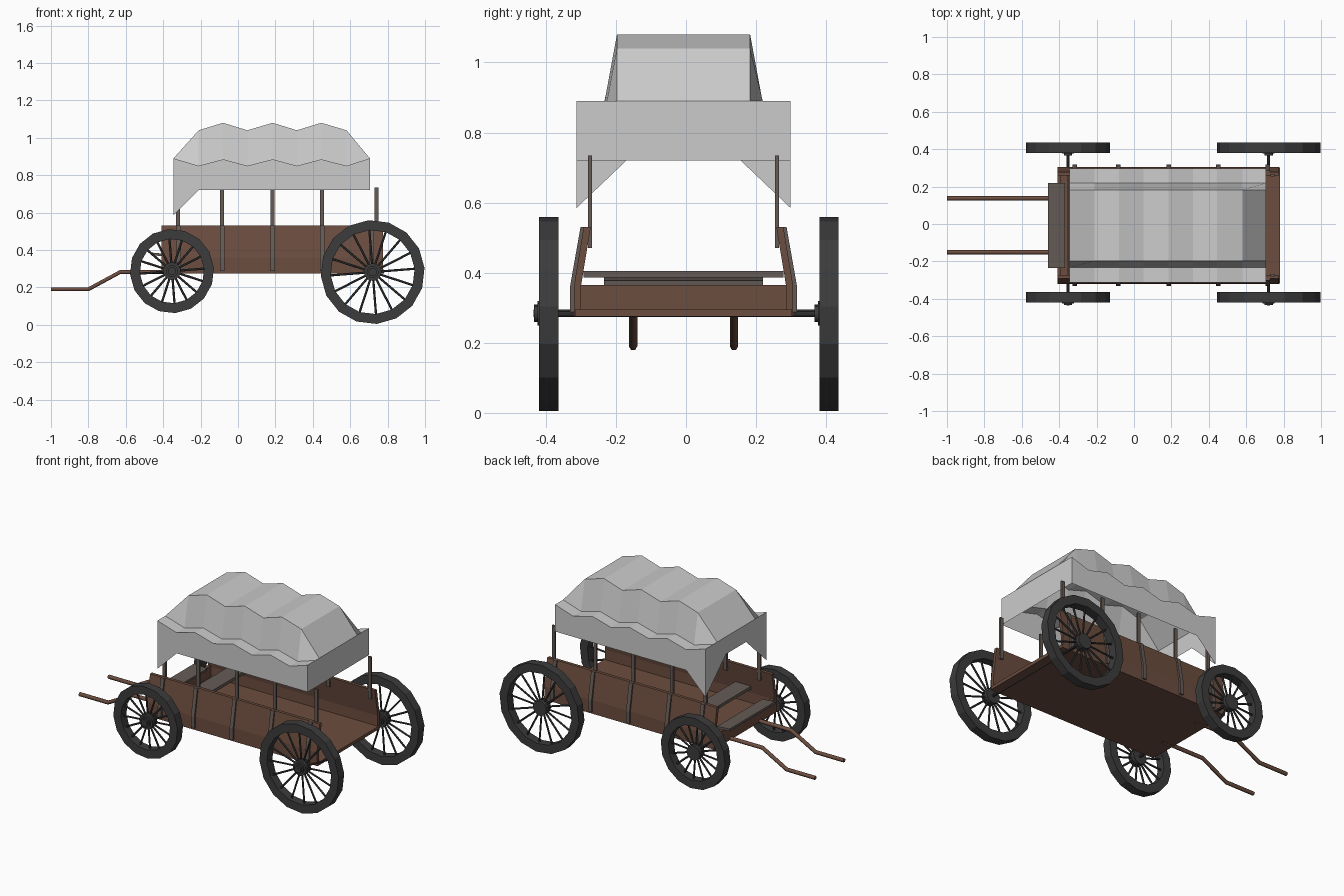
import bpy, bmesh, math
from mathutils import Vector

if "Cube" in bpy.data.objects:
    bpy.data.objects.remove(bpy.data.objects["Cube"])

def material(name, rgb):
    m = bpy.data.materials.new(name)
    m.diffuse_color = (*rgb, 1)
    m.use_nodes = True
    m.node_tree.nodes["Principled BSDF"].inputs["Base Color"].default_value = m.diffuse_color
    return m

BROWN = material("brown_wood", (0.15, 0.075, 0.05))
WEATHERED = material("weathered_wood", (0.13, 0.105, 0.092))
IRON = material("dark_iron", (0.045, 0.045, 0.045))
CY = -0.007   # middle of the body in y
WY = 0.008    # middle of the wheels in y

def finish(name, bm, mat=None):
    bmesh.ops.recalc_face_normals(bm, faces=bm.faces)
    me = bpy.data.meshes.new(name)
    bm.to_mesh(me)
    bm.free()
    ob = bpy.data.objects.new(name, me)
    bpy.context.collection.objects.link(ob)
    if mat:
        me.materials.append(mat)
    return ob

def add_extrusion(bm, yz, x0, x1):
    a = [bm.verts.new((x0, y, z)) for y, z in yz]
    b = [bm.verts.new((x1, y, z)) for y, z in yz]
    n = len(yz)
    bm.faces.new(a)
    bm.faces.new(b[::-1])
    for i in range(n):
        bm.faces.new((a[i], a[(i + 1) % n], b[(i + 1) % n], b[i]))

def add_box(bm, x0, x1, y0, y1, z0, z1):
    add_extrusion(bm, [(y0, z0), (y1, z0), (y1, z1), (y0, z1)], x0, x1)

def add_rod(bm, p, q, r, sides=8):
    p, q = Vector(p), Vector(q)
    d = q - p
    mat = d.to_track_quat('Z', 'Y').to_matrix().to_4x4()
    mat.translation = (p + q) / 2
    bmesh.ops.create_cone(bm, cap_ends=True, segments=sides, radius1=r,
                          radius2=r, depth=d.length, matrix=mat)

def box(name, *dims, mat=BROWN):
    bm = bmesh.new()
    add_box(bm, *dims)
    return finish(name, bm, mat)

# Wagon bed: floor, low front board, bent side walls
box("floor", -0.41, 0.78, CY - 0.31, CY + 0.31, 0.275, 0.295)
box("front_board", -0.41, -0.39, CY - 0.30, CY + 0.30, 0.28, 0.365)
outer = [(0.313, 0.275), (0.313, 0.36), (0.285, 0.53)]
inner = [(0.265, 0.53), (0.293, 0.36), (0.293, 0.275)]
for s, side in ((-1, "right"), (1, "left")):
    bm = bmesh.new()
    add_extrusion(bm, [(CY + s * y, z) for y, z in outer + inner], -0.41, 0.775)
    finish(side + "_side_wall", bm, BROWN)

    # Outside ribs that follow the wall
    rib = [(0.312, 0.288), (0.312, 0.36), (0.284, 0.53),
           (0.294, 0.53), (0.324, 0.36), (0.324, 0.288)]
    bm = bmesh.new()
    for x in (-0.317, -0.085, 0.185, 0.45, 0.715):
        add_extrusion(bm, [(CY + s * y, z) for y, z in rib], x - 0.012, x + 0.012)
    finish(side + "_ribs", bm, WEATHERED)

    # Upright posts that carry the cover
    bm = bmesh.new()
    for x in (-0.32, -0.085, 0.185, 0.45, 0.74):
        y = CY + s * 0.267
        add_box(bm, x - 0.011, x + 0.011, y - 0.006, y + 0.006, 0.47, 0.735)
    finish(side + "_cover_posts", bm, WEATHERED)

    # Pulling shaft
    path = [(-1.0, 0.19), (-0.8, 0.19), (-0.63, 0.282), (-0.33, 0.282)]
    cu = bpy.data.curves.new(side + "_shaft", 'CURVE')
    cu.dimensions = '3D'
    cu.bevel_depth = 0.012
    cu.bevel_resolution = 1
    cu.use_fill_caps = True
    sp = cu.splines.new('POLY')
    sp.points.add(len(path) - 1)
    for pt, (x, z) in zip(sp.points, path):
        pt.co = (x, CY + s * 0.144, z, 1)
    cu.materials.append(BROWN)
    bpy.context.collection.objects.link(bpy.data.objects.new(side + "_shaft", cu))

# Seat and tilted footboard
box("seat", -0.25, -0.14, CY - 0.285, CY + 0.285, 0.386, 0.405, mat=WEATHERED)
foot = box("footboard", -0.045, 0.045, -0.227, 0.227, -0.007, 0.007, mat=WEATHERED)
foot.location = (-0.415, CY, 0.375)
foot.rotation_euler = (0, math.radians(5), 0)

# Wheels: sixteen-sided rim, spokes and stepped hub
def wheel(name, x, z, r, y):
    bm = bmesh.new()
    n, h, ri = 16, 0.0275, r - 0.053
    rings = []
    for k in range(n):
        a = 2 * math.pi * (k + 0.2) / n
        c, s = math.cos(a), math.sin(a)
        rings.append([bm.verts.new((x + c * q, y + w, z + s * q))
                      for q, w in ((r, -h), (r, h), (ri, h), (ri, -h))])
        add_rod(bm, (x + c * 0.03, y, z + s * 0.03),
                (x + c * (ri + 0.01), y, z + s * (ri + 0.01)), 0.006, 6)
    for k in range(n):
        a, b = rings[k], rings[(k + 1) % n]
        for j in range(4):
            bm.faces.new((a[j], a[(j + 1) % 4], b[(j + 1) % 4], b[j]))
    for q, out in ((0.047, 0.022), (0.032, 0.032), (0.022, 0.042)):
        add_rod(bm, (x, y - out, z), (x, y + 0.024, z), q, 16)
    finish(name, bm, IRON)

for name, x, z, r in (("front", -0.353, 0.287, 0.225), ("rear", 0.72, 0.282, 0.278)):
    wheel(name + "_right_wheel", x, z, r, WY - 0.40)
    wheel(name + "_left_wheel", x, z, r, WY + 0.40)
    bm = bmesh.new()
    add_rod(bm, (x, -0.435, z), (x, 0.42, z), 0.0085, 10)
    finish(name + "_axle", bm, IRON)

# Canvas cover: scalloped sheet with ledge, steep sides and flat top
xs = [-0.345, -0.21, -0.08, 0.05, 0.185, 0.315, 0.445, 0.58, 0.705]
bm = bmesh.new()
rows = []
for i, x in enumerate(xs):
    end = i in (0, len(xs) - 1)
    eave = 0.89 if end else (0.85 if i % 2 else 0.885)
    top = 0.89 if end else (1.04 if i % 2 else 1.08)
    hem = 0.585 if i == 0 else 0.72
    half = [(0.305, hem), (0.305, eave), (0.226, eave), (0.19, top)]
    sec = [(-y, z) for y, z in half] + half[::-1]
    rows.append([bm.verts.new((x, CY + y, z)) for y, z in sec])
for a, b in zip(rows, rows[1:]):
    for j in range(7):
        bm.faces.new((a[j], a[j + 1], b[j + 1], b[j]))
bm.faces.new(rows[-1])                          # rear curtain
arch = [bm.verts.new((xs[0], CY + y, 0.78)) for y in (0.1, -0.1)]
f, q = rows[0], arch                            # front curtain, parted at the middle
bm.faces.new((f[0], f[1], f[2], f[3], q[1]))
bm.faces.new((q[1], f[3], f[4], q[0]))
bm.faces.new((q[0], f[4], f[5], f[6], f[7]))
finish("canvas_cover", bm)
